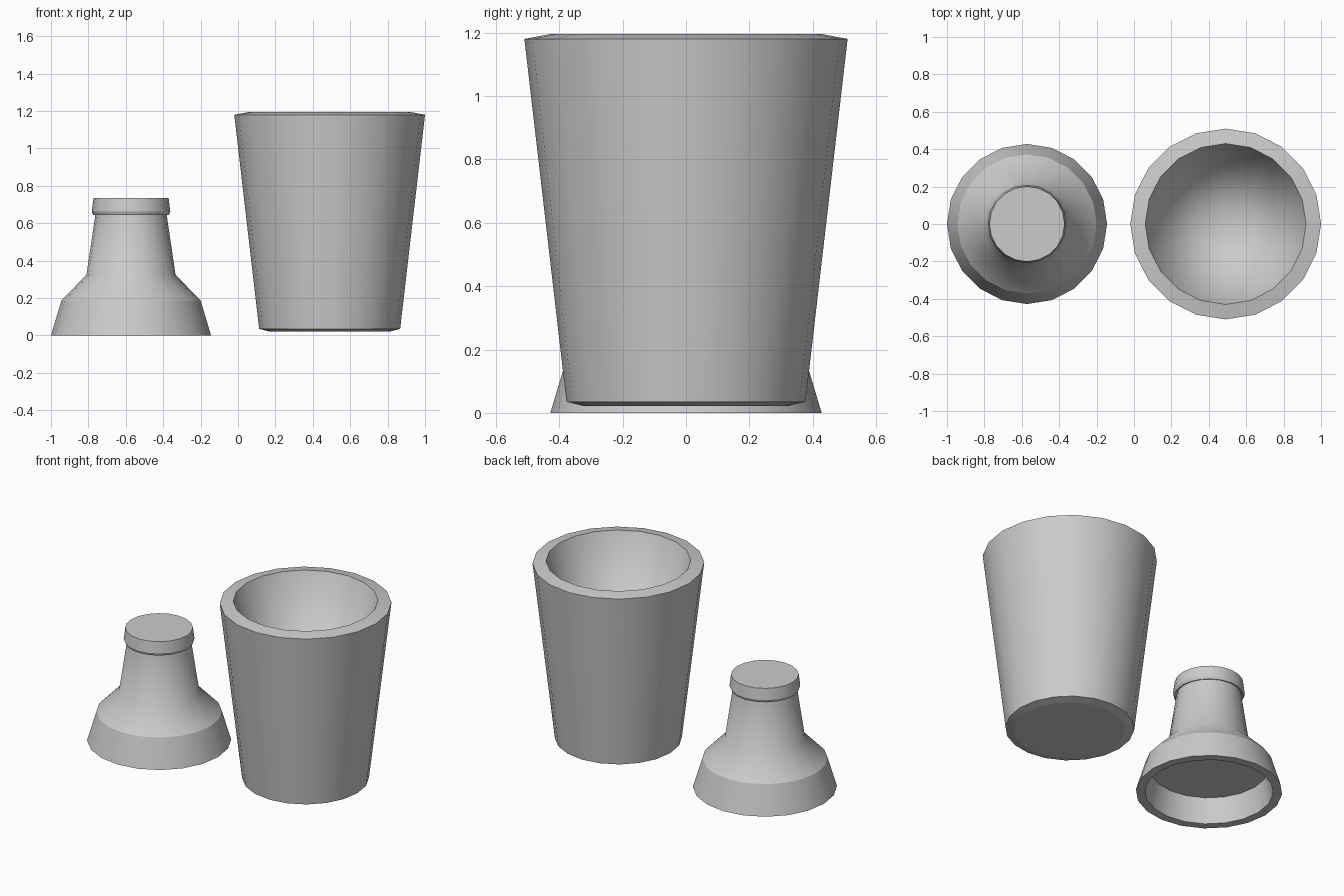
import bpy, bmesh
from math import cos, sin, tau

if "Cube" in bpy.data.objects:
    bpy.data.objects.remove(bpy.data.objects["Cube"])

SIDES = 20


def revolve(name, x, profile, sharp, end_cap=True):
    """Lathe (radius, z) points about a vertical axis; radius 0 makes an apex.
    sharp lists the rings whose edges stay hard."""
    bm = bmesh.new()
    rings = []
    for r, z in profile:
        n = SIDES if r > 0 else 1
        rings.append([bm.verts.new((r * cos(tau * i / SIDES), r * sin(tau * i / SIDES), z))
                      for i in range(n)])
    for a, b in zip(rings, rings[1:]):
        for i in range(SIDES):
            j = (i + 1) % SIDES
            if len(b) == 1:
                bm.faces.new((a[i], a[j], b[0]))
            else:
                bm.faces.new((a[i], a[j], b[j], b[i]))
    bm.faces.new(rings[0][::-1])
    if end_cap:
        bm.faces.new(rings[-1])
    bmesh.ops.recalc_face_normals(bm, faces=bm.faces[:])
    for f in bm.faces:
        f.smooth = True
    for k in sharp:
        for i in range(SIDES):
            bm.edges.get((rings[k][i], rings[k][(i + 1) % SIDES])).smooth = False
    me = bpy.data.meshes.new(name)
    bm.to_mesh(me)
    bm.free()
    ob = bpy.data.objects.new(name, me)
    ob.location.x = x
    bpy.context.collection.objects.link(ob)
    return ob


# Tapered cup: underside, bevel, outer wall, sloped rim, conical hollow
revolve("tapered_cup", 0.49,
        [(0.325, 0.022), (0.377, 0.035), (0.51, 1.18), (0.43, 1.195), (0, 0.1)],
        sharp=(0, 1, 2, 3), end_cap=False)

# Bell-shaped lid: recess ceiling, base rim, skirt, shoulder, neck, collar, flat top
revolve("bell_lid", -0.572,
        [(0.348, 0.16), (0.375, 0), (0.428, 0), (0.372, 0.187), (0.238, 0.325),
         (0.19, 0.65), (0.203, 0.645), (0.21, 0.662), (0.201, 0.735)],
        sharp=(0, 1, 2, 3, 5, 6, 7, 8))
